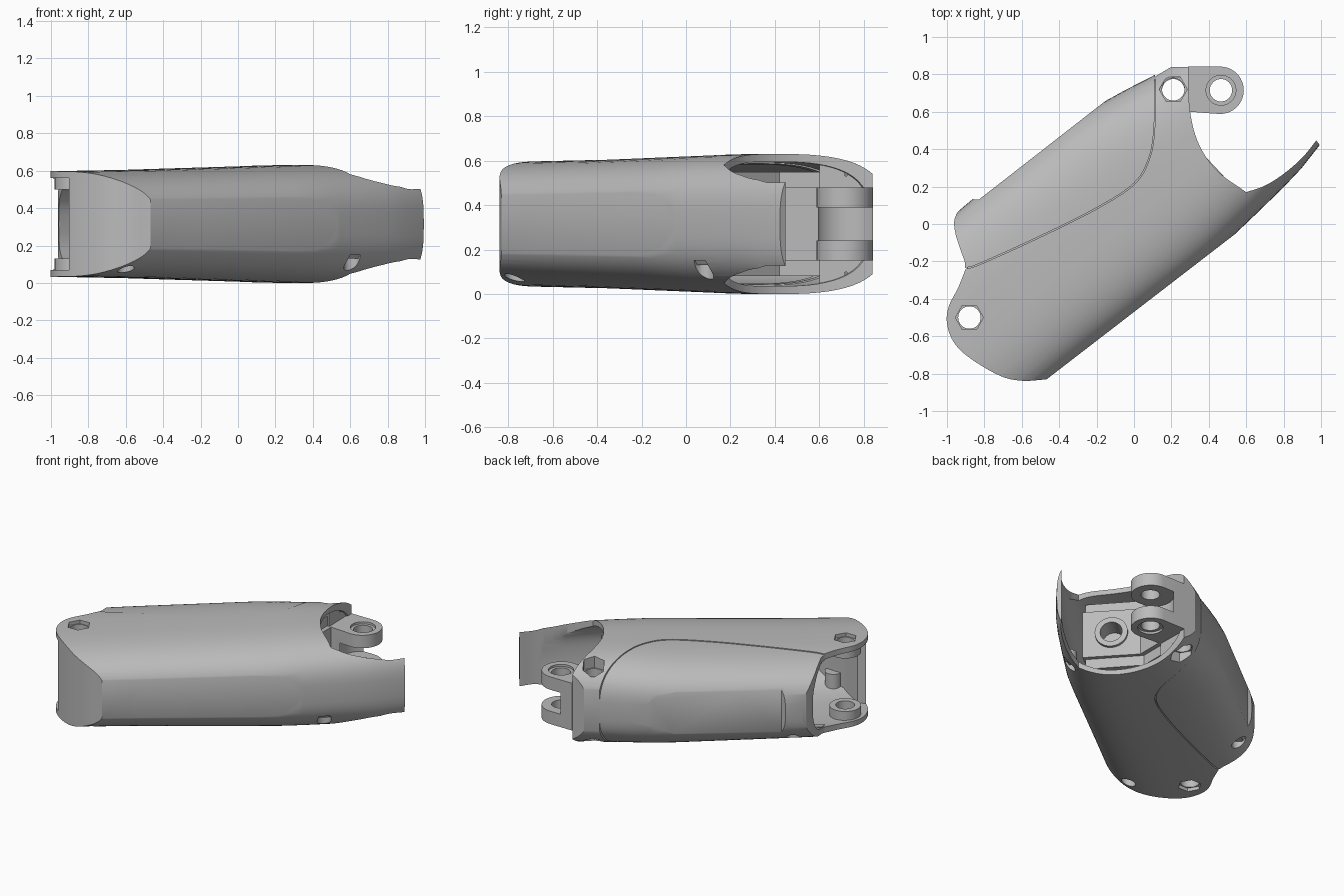
import bpy, bmesh, math
from mathutils import Vector

if "Cube" in bpy.data.objects:
    bpy.data.objects.remove(bpy.data.objects["Cube"], do_unlink=True)

grey = bpy.data.materials.new("plain grey")
grey.use_nodes = True
grey.diffuse_color = (0.5, 0.5, 0.5, 1)
grey.node_tree.nodes["Principled BSDF"].inputs["Base Color"].default_value = (0.5, 0.5, 0.5, 1)

ALONG = Vector((0.792, 0.61, 0))      # long axis of the limb
ACROSS = Vector((-0.61, 0.792, 0))
MID_Z = 0.315
# Stations along the limb: position, front side, back side, half height
STATIONS = [(-1.3, -.39, .61, .28), (-.6, -.39, .638, .29), (.1, -.39, .638, .308), (.25, -.387, .625, .312),
            (.4, -.372, .602, .315), (.56, -.355, .572, .315), (.75, -.333, .55, .315),
            (.89, -.311, .53, .315), (1.15, -.245, .5, .315)]


def make(name, bm):
    bmesh.ops.recalc_face_normals(bm, faces=bm.faces)
    mesh = bpy.data.meshes.new(name)
    bm.to_mesh(mesh)
    bm.free()
    mesh.materials.append(grey)
    obj = bpy.data.objects.new(name, mesh)
    bpy.context.collection.objects.link(obj)
    return obj


def skin(name, rings):
    bm = bmesh.new()
    loops = [[bm.verts.new(p) for p in ring] for ring in rings]
    for a, b in zip(loops, loops[1:]):
        for i in range(len(a)):
            j = (i + 1) % len(a)
            bm.faces.new((a[i], a[j], b[j], b[i]))
    bm.faces.new(loops[0])
    bm.faces.new(loops[-1])
    return make(name, bm)


def prism(name, points, low, high):
    return skin(name, [[(x, y, z) for x, y in points] for z in (low, high)])


def circle(x, y, r, sides=32):
    return [(x + r * math.cos(math.tau * i / sides), y + r * math.sin(math.tau * i / sides))
            for i in range(sides)]


def smooth(points, steps=6):
    """Catmull-Rom curve through plan points."""
    p = [Vector(q) for q in points]
    p = [2 * p[0] - p[1]] + p + [2 * p[-1] - p[-2]]
    out = []
    for a, b, c, d in zip(p, p[1:], p[2:], p[3:]):
        for k in range(steps):
            t = k / steps
            out.append(tuple(0.5 * (2 * b + (c - a) * t + (2 * a - 5 * b + 4 * c - d) * t * t
                                    + (3 * b - a - 3 * c + d) * t ** 3)))
    return out + [tuple(p[-2])]


def loft(name, inset=0.0):
    """Rounded-box body, optionally shrunk to make a cavity."""
    rings = []
    for u, front, back, half in STATIONS:
        f, b, h = front + inset, back - 2 * inset, half - inset
        ring = []
        for i in range(72):
            c, s = math.cos(math.tau * i / 72), math.sin(math.tau * i / 72)
            v = (f + b) / 2 + (b - f) / 2 * math.copysign(abs(c) ** (2 / 3), c)
            z = MID_Z + h * math.copysign(abs(s) ** (2 / 3), s)
            ring.append(ALONG * u + ACROSS * v + Vector((0, 0, z)))
        rings.append(ring)
    return skin(name, rings)


def boolean(obj, cutter, operation="DIFFERENCE"):
    mod = obj.modifiers.new("cut", "BOOLEAN")
    mod.operation, mod.solver, mod.object = operation, "EXACT", cutter
    bpy.context.view_layer.objects.active = obj
    bpy.ops.object.modifier_apply(modifier=mod.name)
    bpy.data.objects.remove(cutter, do_unlink=True)
    return obj


def finish(obj, angle=30):
    bpy.ops.object.select_all(action="DESELECT")
    obj.select_set(True)
    bpy.context.view_layer.objects.active = obj
    bpy.ops.object.shade_smooth_by_angle(angle=math.radians(angle))


# Cavity keeps a wall across the lower rounded end
CAVITY = [(-.42, -.78), (-.68, -.77), (-.85, -.68), (-1.4, -.86), (-1.4, 1.3), (1.5, 1.3), (1.5, -.8)]


def shell(name, outline, outer=0.0, inner=0.035):
    body = boolean(loft(name, outer), prism("cutter", outline, -1, 2), "INTERSECT")
    hollow = boolean(loft("cutter", inner), prism("cutter", CAVITY, -1, 2), "INTERSECT")
    return boolean(body, hollow)


def filler(name, outline, low, high, inset):
    """Solid plan shape trimmed to fit inside the body."""
    return boolean(prism(name, outline, low, high), loft("cutter", inset), "INTERSECT")


# Plan outlines
seam = smooth([(-.9, -.24), (-.82, -.215), (-.5, -.07), (-.2, .08), (0, .21), (.08, .34), (.11, .5), (.115, .79)])
opening = smooth([(.29, .84), (.3, .6), (.35, .42), (.45, .28), (.6, .17)])
flap = smooth([(.6, .17), (.7, .205), (.8, .268), (.9, .355), (.975, .447)])[1:]
lower_end = smooth([(-.468, -.831), (-.6, -.838), (-.72, -.81), (-.88, -.715), (-.965, -.63),
                    (-1, -.53), (-.99, -.44), (-.94, -.34), (-.9, -.24)])[:-1]
front_outline = seam + [(.2, .84)] + opening + flap + [(1.04, .36), (.75, .03), (.544, -.051)] + lower_end
back_seam = [(x - .004, y + .005) for x, y in seam]
back_end = smooth([(-.83, .13), (-.89, .125), (-.955, .04), (-.957, -.04), (-.93, -.13), (-.905, -.2)])
back_outline = back_seam + [(.111, 1), (.1, .852), (-.15, .66)] + back_end

front_shell = shell("front_shell", front_outline)
back_shell = shell("back_shell", back_outline, 0.003)
# Lip that backs the joint between the two shells
ribbon = [(x + .02, y - .03) for x, y in seam] + [(x - .03, y + .03) for x, y in reversed(seam[3:])]
seam_lip = shell("seam_lip", ribbon, 0.014, 0.04)

# Solid collar that carries the fork
boolean(front_shell, filler("cutter", [(.14, .6), (.285, .6), (.28, .83), (.2, .83), (.14, .79)], 0, 1, .01), "UNION")

# Hexagonal sockets with round through holes
for x, y, seat in ((-.88, -.5, .235), (.21, .72, .215)):
    for low, high in ((MID_Z + seat, 1), (-1, MID_Z - seat)):
        boolean(front_shell, prism("cutter", circle(x, y, .075, 6), low, high))
    boolean(front_shell, prism("cutter", circle(x, y, .06), -1, 2))

# Blind screw pockets underneath, each with a boss behind it
for label, owner, x, y in (("lower", front_shell, -.6, -.77), ("upper", front_shell, .61, .08),
                           ("back", back_shell, -.84, .03)):
    boolean(owner, prism("cutter", circle(x, y, .045, 24), -1, .15))
    boss = filler("screw_boss_" + label, circle(x, y, .055, 24), 0, .19, .012)
    finish(boolean(boss, prism("cutter", circle(x, y, .045, 24), -1, .13)))

# Bosses behind the lower pivot
for side, low, high in (("top", .5, .575), ("bottom", .055, .13)):
    boss = prism("lower_pivot_boss_" + side, circle(-.88, -.5, .1), low, high)
    finish(boolean(boss, prism("cutter", circle(-.88, -.5, .06), -1, 2)))

# Bulkhead and core block inside the upper opening, with a bearing ring on the end face
bulkhead = filler("bulkhead", [(.27, .6), (.27, .42), (.52, .14), (.3, -.05), (-.1, .3), (.12, .6)], .08, .55, .045)
core = prism("core_block", [(.3, .6), (.3, .42), (.55, .15), (.3, -.05), (-.1, .3), (.12, .62)], .15, .48)
normal = Vector((.734, .68, 0))
tangent = Vector((-.68, .734, 0))


def across_disc(name, r, start, end):
    rings = []
    for d in (start, end):
        centre = Vector((.425, .285, MID_Z)) + normal * d
        rings.append([centre + tangent * x + Vector((0, 0, y)) for x, y in circle(0, 0, r)])
    return skin(name, rings)


ring = boolean(across_disc("bearing_ring", .105, -.02, .02), across_disc("cutter", .07, -.1, .1))
for block in (core, bulkhead):
    boolean(block, across_disc("cutter", .07, -.12, .1))

# Fork bracket with two rounded lugs
arc = [(.46 + .127 * math.cos(math.radians(a)), .715 + .127 * math.sin(math.radians(a)))
       for a in range(-90, 91, 10)]
bracket = prism("fork_bracket", [(.15, .6), (.3, .6)] + arc + [(.29, .842), (.28, .82), (.15, .76)], .15, .48)
slot = [(.7, .5), (.7, .95)] + [(.46 + .15 * math.cos(math.radians(a)), .715 + .15 * math.sin(math.radians(a)))
                                for a in range(100, 261, 10)] + [(.46, .5)]
boolean(bracket, prism("cutter", slot, .24, .39))
for x in (.465, .21):
    boolean(bracket, prism("cutter", circle(x, .715, .06), -1, 2))
for low, high in ((.465, 1), (-1, .165)):
    boolean(bracket, prism("cutter", circle(.465, .715, .08), low, high))

for part in (front_shell, back_shell, seam_lip, bulkhead, core, ring, bracket):
    finish(part)
